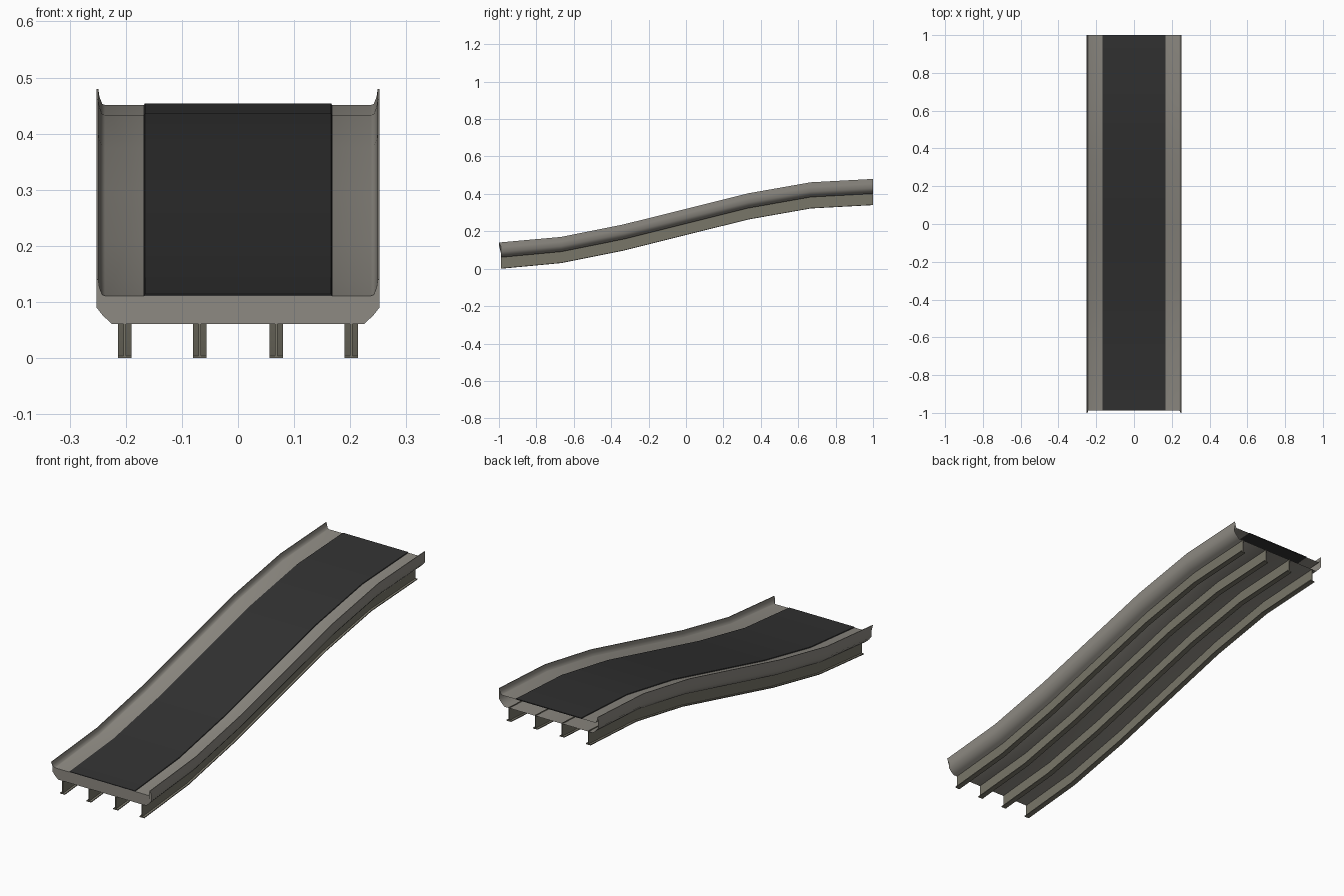
import bpy, bmesh, math

if "Cube" in bpy.data.objects:
    bpy.data.objects.remove(bpy.data.objects["Cube"])

# Centre-line of the S-shaped ramp: (y, height of the beam underside)
PATH = [(-1, 0), (-0.667, 0.03), (-0.333, 0.097), (0, 0.18),
        (0.333, 0.263), (0.667, 0.322), (1, 0.34)]


def material(name, colour):
    m = bpy.data.materials.new(name)
    m.diffuse_color = (*colour, 1)
    m.use_nodes = True
    m.node_tree.nodes["Principled BSDF"].inputs["Base Color"].default_value = m.diffuse_color
    return m


CONCRETE = material("concrete grey", (0.27, 0.255, 0.225))
ASPHALT = material("asphalt dark", (0.032, 0.032, 0.032))
STEEL = material("beam olive grey", (0.19, 0.18, 0.14))


def sweep(name, profile, mat, front=-0.988, caps=(True, True), lip=None, smooth=40):
    """Sweep a closed (x, z) profile along the ramp path."""
    bm = bmesh.new()
    rings = []
    for i, (y, h) in enumerate(PATH):
        ring = []
        for x, z in profile:
            yy = y
            if i == 0 and not (lip and z > lip):
                yy = front
            ring.append(bm.verts.new((x, yy, h + z)))
        rings.append(ring)
    n = len(profile)
    for a, b in zip(rings, rings[1:]):
        for j in range(n):
            k = (j + 1) % n
            bm.faces.new((a[j], a[k], b[k], b[j]))
    if caps[0]:
        bm.faces.new(rings[0][::-1])
    if caps[1]:
        bm.faces.new(rings[-1])
    bmesh.ops.recalc_face_normals(bm, faces=bm.faces)
    me = bpy.data.meshes.new(name)
    bm.to_mesh(me)
    bm.free()
    me.materials.append(mat)
    ob = bpy.data.objects.new(name, me)
    bpy.context.collection.objects.link(ob)
    bpy.ops.object.select_all(action='DESELECT')
    bpy.context.view_layer.objects.active = ob
    ob.select_set(True)
    bpy.ops.object.shade_smooth_by_angle(angle=math.radians(smooth))
    return ob


# Hollow deck with gutters, raised side barriers and rounded undersides
half = [(0.168, 0.111), (0.237, 0.111), (0.242, 0.113), (0.247, 0.126),
        (0.249, 0.14), (0.252, 0.14), (0.252, 0.115), (0.252, 0.09),
        (0.241, 0.076), (0.225, 0.061)]
deck = half + [(-x, z) for x, z in reversed(half)]
shell = sweep("deck_and_barriers", deck, CONCRETE, caps=(True, False), lip=0.12, smooth=50)

# The inside of the deck top under the road is dark
shell.data.materials.append(ASPHALT)
for f in shell.data.polygons:
    if f.normal.z > 0.7 and abs(f.center.x) < 0.1:
        f.material_index = 1

# Asphalt road surface, a thin plate on the deck
sweep("road_surface", [(-0.168, 0.110), (-0.166, 0.114), (0.166, 0.114), (0.168, 0.110)],
      ASPHALT)

# Four inverted-T support beams
for i, x in enumerate((-0.202, -0.068, 0.068, 0.202)):
    w, t = 0.012, 0.002
    tee = [(-w, 0), (w, 0), (w, 0.004), (t, 0.004), (t, 0.064), (-t, 0.064),
           (-t, 0.004), (-w, 0.004)]
    sweep(f"support_beam_{i + 1}", [(x + px, pz) for px, pz in tee], STEEL, smooth=30)
